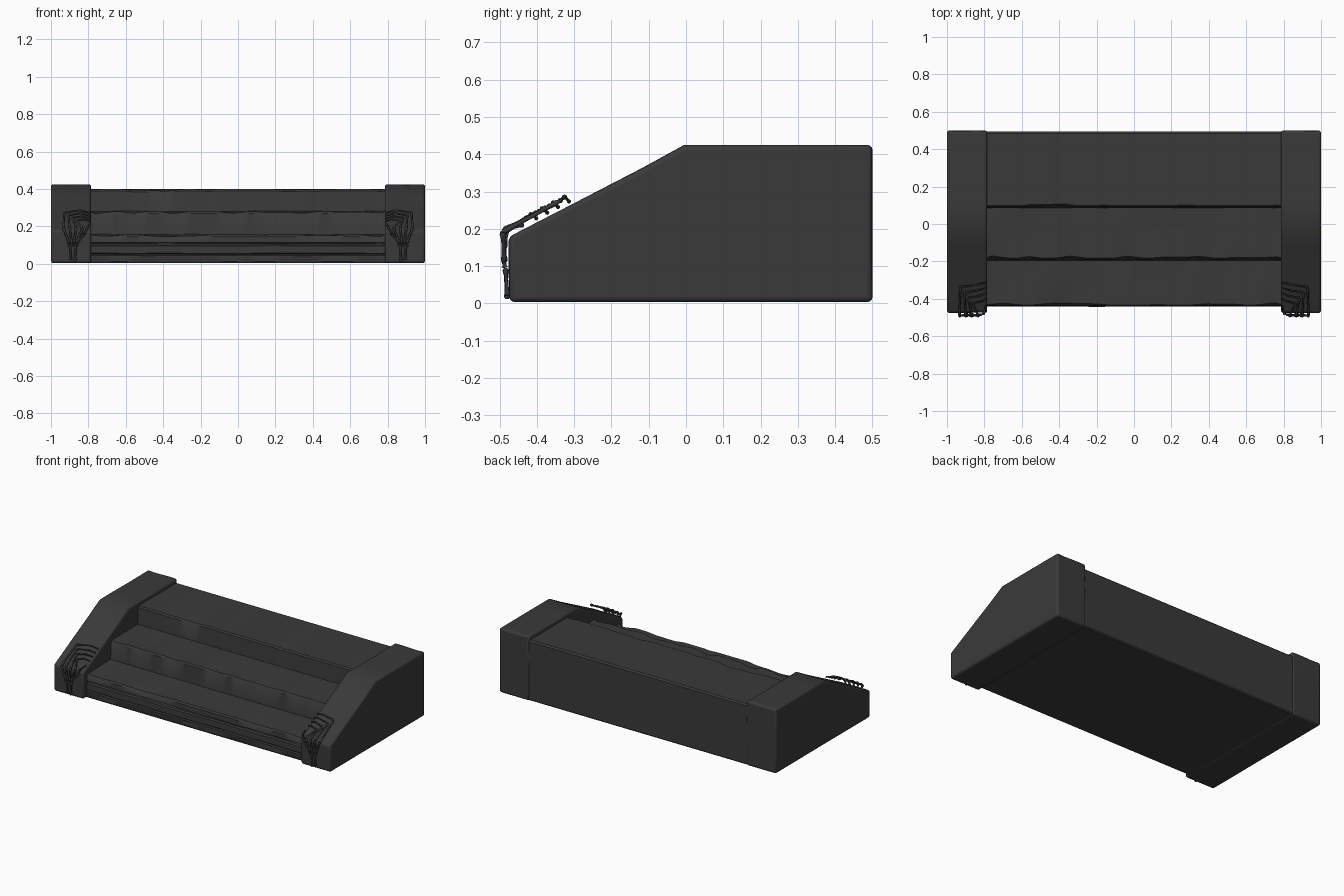
import bpy, bmesh, math, random
from mathutils import Vector, noise

if "Cube" in bpy.data.objects:
    bpy.data.objects.remove(bpy.data.objects["Cube"])

random.seed(4)


def material(name, rgb):
    m = bpy.data.materials.new(name)
    m.diffuse_color = (*rgb, 1)
    m.use_nodes = True
    m.node_tree.nodes["Principled BSDF"].inputs["Base Color"].default_value = m.diffuse_color
    return m


stone = material("dark stone", (0.042, 0.042, 0.042))
bone = material("dark bone", (0.040, 0.040, 0.040))


def finish(obj, mat, angle=35):
    obj.data.materials.append(mat)
    bpy.ops.object.select_all(action='DESELECT')
    obj.select_set(True)
    bpy.context.view_layer.objects.active = obj
    bpy.ops.object.shade_smooth_by_angle(angle=math.radians(angle))


def loft(name, profile, stations, worn):
    """Sweep a (y, z) outline along x; worn(x, index, y, z) erodes each point."""
    bm = bmesh.new()
    rings = [[bm.verts.new((x, *worn(x, i, y, z))) for i, (y, z) in enumerate(profile)]
             for x in stations]
    n = len(profile)
    for a, b in zip(rings, rings[1:]):
        for i in range(n):
            j = (i + 1) % n
            bm.faces.new((a[i], a[j], b[j], b[i]))
    bm.faces.new(rings[0])
    bm.faces.new(rings[-1])
    bmesh.ops.recalc_face_normals(bm, faces=bm.faces)
    me = bpy.data.meshes.new(name)
    bm.to_mesh(me)
    bm.free()
    obj = bpy.data.objects.new(name, me)
    bpy.context.collection.objects.link(obj)
    return obj


# Worn staircase: three treads, grooved lowest riser
steps = [(-0.435, 0.005), (-0.44, 0.012),
         (-0.44, 0.044), (-0.430, 0.048), (-0.430, 0.053), (-0.44, 0.057),
         (-0.44, 0.096), (-0.428, 0.101), (-0.428, 0.109), (-0.44, 0.114),
         (-0.44, 0.146), (-0.432, 0.156), (-0.33, 0.158), (-0.195, 0.160),
         (-0.19, 0.270), (-0.182, 0.280), (-0.06, 0.281), (0.085, 0.282),
         (0.09, 0.390), (0.098, 0.399), (0.485, 0.399), (0.495, 0.390),
         (0.495, 0.012), (0.488, 0.005)]
nosing = {10, 11, 14, 15, 18, 19}
hollow = {12, 16}


def worn_steps(x, i, y, z):
    if abs(x) > 0.78:
        return y, z
    n = noise.noise((x * 7, i // 4 * 5.3, 1.7))
    if i in nosing:
        chip = max(0, n) * 0.025
        return y + chip * 0.7, z - chip * 0.7
    if i in hollow:
        return y, z - 0.012 * max(0, noise.noise((x * 6, i, 4.2)) + 0.2)
    if 2 <= i <= 9:
        return y + 0.004 * n, z + 0.002 * n
    return y, z


count = 56
stair = loft("stair_steps", steps, [-0.79 + 1.58 * k / count for k in range(count + 1)], worn_steps)
finish(stair, stone)


# Sloped side walls with rounded, lightly chipped edges
outline = [(-0.473, 0.004), (-0.476, 0.09), (-0.476, 0.178), (-0.36, 0.238), (-0.24, 0.300),
           (-0.12, 0.362), (-0.005, 0.425), (0.12, 0.425), (0.25, 0.425), (0.37, 0.425),
           (0.5, 0.425), (0.5, 0.28), (0.5, 0.14), (0.5, 0.004),
           (0.25, 0.004), (0, 0.004), (-0.25, 0.004)]


def worn_wall(x, i, y, z):
    n = max(0, noise.noise((x * 9, y * 8, z * 8))) * 0.008
    if i in (0, 13):
        return y, z
    d = Vector((-y, 0.2 - z)).normalized() * n
    return y + d.x, z + d.y


for side, label in ((-1, "left"), (1, "right")):
    wall = loft(label + "_side_wall", outline,
                [side * x for x in (0.785, 0.84, 0.89, 0.945, 1.0)], worn_wall)
    bev = wall.modifiers.new("rounded edges", 'BEVEL')
    bev.width, bev.segments, bev.angle_limit = 0.013, 3, math.radians(40)
    finish(wall, stone, 40)


# Skeletal hands gripping the front corners of the walls
def slope(x, y, lift):
    return Vector((x, y, 0.425 + 0.52 * y + lift))


def add_bone(curve, a, b, r):
    """One bone: thick at both joints, thin along the shaft."""
    a, b = Vector(a), Vector(b)
    sp = curve.splines.new('POLY')
    shape = ((0, 0.5), (0.07, 1), (0.25, 0.65), (0.75, 0.6), (0.93, 0.95), (1, 0.45))
    sp.points.add(len(shape) - 1)
    for p, (t, w) in zip(sp.points, shape):
        p.co = (*a.lerp(b, t), 1)
        p.radius = r * w


def chain(curve, points, r):
    for k, (a, b) in enumerate(zip(points, points[1:])):
        add_bone(curve, a, b, r * (1 - 0.12 * k))


for side, label in ((-1, "left"), (1, "right")):
    cu = bpy.data.curves.new(label + "_skeleton_hand", 'CURVE')
    cu.dimensions = '3D'
    cu.bevel_depth, cu.bevel_resolution, cu.use_fill_caps = 1.0, 2, True
    # forearm pair
    add_bone(cu, (0.872, -0.479, 0.012), (0.868, -0.484, 0.095), 0.009)
    add_bone(cu, (0.893, -0.479, 0.020), (0.898, -0.484, 0.095), 0.008)
    # wrist bones
    for k in range(4):
        add_bone(cu, (0.862 + 0.014 * k, -0.486, 0.096), (0.860 + 0.015 * k, -0.488, 0.114), 0.009)
    # palm bones and four fingers
    for k in range(4):
        wrist = Vector((0.864 + 0.013 * k, -0.487, 0.112))
        knuckle = Vector((0.832 + 0.034 * k, -0.491, 0.190 + 0.006 * math.sin(k)))
        middle = slope(0.865 + 0.021 * k, -0.425 + 0.029 * k, 0.026)
        last = slope(0.822 + 0.006 * k, -0.415 + 0.030 * k, 0.030)
        tip = slope(0.790, -0.400 + 0.029 * k, 0.010)
        chain(cu, [wrist, knuckle, middle, last, tip], 0.0095)
    # thumb
    chain(cu, [(0.862, -0.487, 0.112), (0.822, -0.486, 0.160),
               (0.802, -0.478, 0.200), slope(0.792, -0.435, 0.012)], 0.009)
    for sp in cu.splines:
        for p in sp.points:
            p.co.x *= side
    hand = bpy.data.objects.new(label + "_skeleton_hand", cu)
    bpy.context.collection.objects.link(hand)
    bpy.ops.object.select_all(action='DESELECT')
    hand.select_set(True)
    bpy.context.view_layer.objects.active = hand
    bpy.ops.object.convert(target='MESH')
    finish(bpy.context.view_layer.objects.active, bone, 50)
